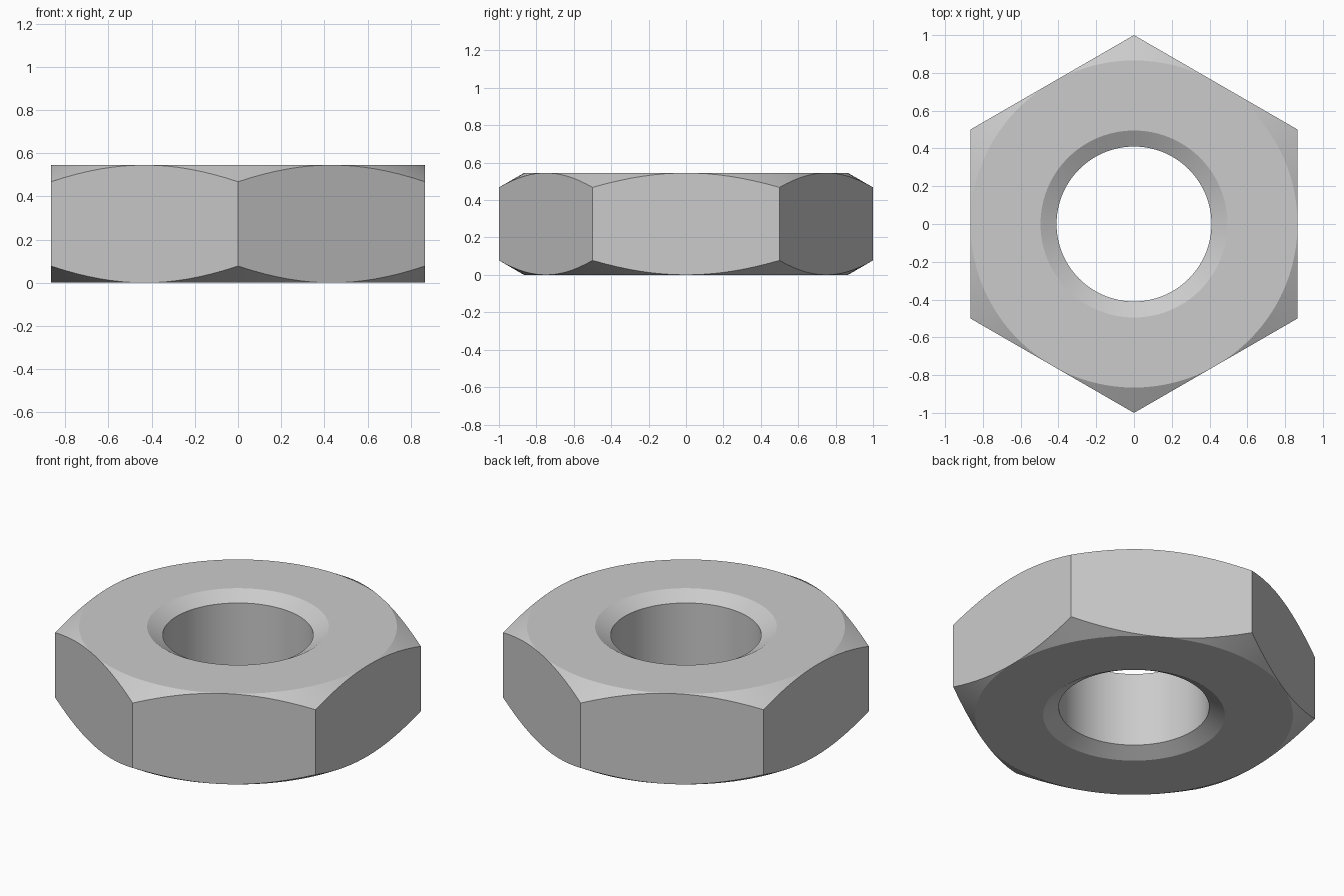
import bpy, bmesh
from math import cos, sin, tan, pi, radians

cube = bpy.data.objects.get("Cube")
if cube:
    bpy.data.objects.remove(cube, do_unlink=True)

HEIGHT = 0.545
FLAT = cos(pi / 6)          # centre to flat side, corners lie at 1
BORE, SINK = 0.41, 0.495    # hole radius and countersink radius
SLOPE = tan(radians(30))
SEGMENTS = 96

steel = bpy.data.materials.new("grey steel")
steel.use_nodes = True
grey = (0.6, 0.6, 0.6, 1)
steel.diffuse_color = grey
steel.node_tree.nodes["Principled BSDF"].inputs["Base Color"].default_value = grey


def section(angle):
    """Closed ring of (radius, height) through the nut wall at one angle."""
    offset = (angle + pi / 6) % (pi / 3) - pi / 6
    outer = FLAT / cos(offset)
    drop = (outer - FLAT) * SLOPE
    dip = (SINK - BORE) * SLOPE
    lower = [(BORE, dip), (SINK, 0), (FLAT, 0), (outer, drop)]
    upper = [(r, HEIGHT - z) for r, z in reversed(lower)]
    return lower + upper


# Sweep the section around the hexagon
bm = bmesh.new()
rings = []
for i in range(SEGMENTS):
    a = 2 * pi * i / SEGMENTS
    rings.append([bm.verts.new((r * cos(a), r * sin(a), z)) for r, z in section(a)])
for i, ring in enumerate(rings):
    following = rings[(i + 1) % SEGMENTS]
    for j in range(len(ring)):
        k = (j + 1) % len(ring)
        bm.faces.new((ring[j], following[j], following[k], ring[k]))

# Merge the chamfer where it fades out at the middle of each flat
bmesh.ops.remove_doubles(bm, verts=bm.verts, dist=1e-5)
bmesh.ops.recalc_face_normals(bm, faces=bm.faces)
mesh = bpy.data.meshes.new("hex_nut")
bm.to_mesh(mesh)
bm.free()
mesh.materials.append(steel)

nut = bpy.data.objects.new("hex_nut", mesh)
bpy.context.collection.objects.link(nut)
bpy.ops.object.select_all(action="DESELECT")
nut.select_set(True)
bpy.context.view_layer.objects.active = nut
bpy.ops.object.shade_smooth_by_angle(angle=radians(20))
